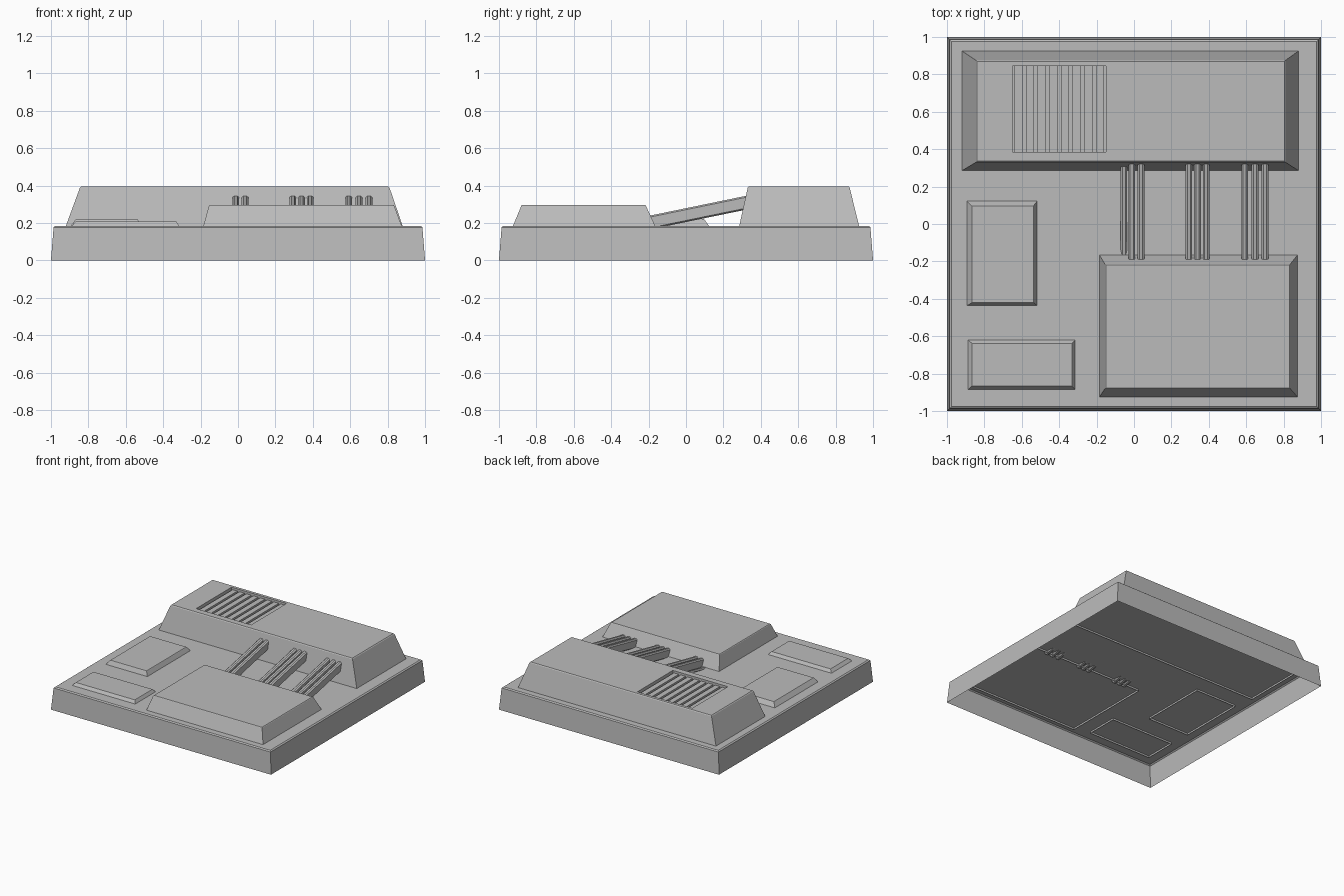
import bpy, bmesh
from mathutils import Vector

cube = bpy.data.objects.get("Cube")
if cube:
    bpy.data.objects.remove(cube)

grey = bpy.data.materials.new("neutral grey")
grey.use_nodes = True
GREY = (0.5, 0.5, 0.5, 1)
grey.diffuse_color = GREY
grey.node_tree.nodes["Principled BSDF"].inputs["Base Color"].default_value = GREY

DECK = 0.185


def finish(bm, name):
    mesh = bpy.data.meshes.new(name)
    bm.to_mesh(mesh)
    bm.free()
    mesh.materials.append(grey)
    obj = bpy.data.objects.new(name, mesh)
    bpy.context.collection.objects.link(obj)
    return obj


def loft(rings, cap_start=False):
    """Skin a stack of rings, closing the last one; returns the mesh and that cap."""
    bm = bmesh.new()
    loops = [[bm.verts.new(p) for p in ring] for ring in rings]
    for a, b in zip(loops, loops[1:]):
        for i in range(len(a)):
            j = (i + 1) % len(a)
            bm.faces.new((a[i], a[j], b[j], b[i]))
    if cap_start:
        bm.faces.new(loops[0][::-1])
    return bm, bm.faces.new(loops[-1])


def rect(x0, x1, y0, y1, z, inset=0):
    x0, x1, y0, y1 = x0 + inset, x1 - inset, y0 + inset, y1 - inset
    return [(x0, y0, z), (x1, y0, z), (x1, y1, z), (x0, y1, z)]


def raised_block(foot, top, height, bevel):
    """Open-bottomed sloping block whose rim sinks a little through the deck."""
    return loft([rect(*foot, DECK - 0.015), rect(*foot, DECK),
                 rect(*top, height - bevel), rect(*top, height, bevel)])


# Hollow base tray with a softened upper edge
base, _ = loft([rect(-1, 1, -1, 1, 0), rect(-1, 1, -1, 1, 0.177, 0.014),
                rect(-1, 1, -1, 1, DECK, 0.024)])
finish(base, "base_tray")

# Low blocks on the deck
blocks = {
    "front_housing": ((-0.185, 0.875, -0.925, -0.165),
                      (-0.155, 0.835, -0.88, -0.215), 0.297, 0.004),
    "side_panel": ((-0.893, -0.518, -0.437, 0.122),
                   (-0.87, -0.535, -0.422, 0.1), 0.22, 0.003),
    "corner_panel": ((-0.888, -0.315, -0.885, -0.62),
                     (-0.87, -0.328, -0.87, -0.635), 0.208, 0.003),
}
for name, spec in blocks.items():
    bm, _ = raised_block(*spec)
    finish(bm, name)

# Rear housing with a rectangular vent well pushed into its roof
ROOF = 0.395
VX0, VX1, VY0, VY1 = -0.65, -0.15, 0.385, 0.845
bm, roof = raised_block((-0.92, 0.88, 0.285, 0.925),
                        (-0.845, 0.81, 0.33, 0.875), ROOF, 0.006)
for point, normal in (((VX0, 0, 0), (1, 0, 0)), ((VX1, 0, 0), (1, 0, 0)),
                      ((0, VY0, 0), (0, 1, 0)), ((0, VY1, 0), (0, 1, 0))):
    flat = [f for f in bm.faces if f.calc_center_median().z > ROOF - 0.001]
    edges = {e for f in flat for e in f.edges}
    verts = {v for f in flat for v in f.verts}
    bmesh.ops.bisect_plane(bm, geom=flat + list(edges) + list(verts),
                           plane_co=point, plane_no=normal)
well = [f for f in bm.faces
        if f.calc_center_median().z > ROOF - 0.001
        and VX0 < f.calc_center_median().x < VX1
        and VY0 < f.calc_center_median().y < VY1]
moved = bmesh.ops.extrude_face_region(bm, geom=well)["geom"]
bmesh.ops.translate(bm, vec=(0, 0, -0.06),
                    verts=[v for v in moved if isinstance(v, bmesh.types.BMVert)])
bmesh.ops.delete(bm, geom=[f for f in well if f.is_valid], context="FACES")
finish(bm, "rear_housing")

# Vent slats running front to back
COUNT = 8
pitch = (VX1 - VX0) / COUNT
for i in range(COUNT):
    x = VX0 + pitch * (i + 0.5)
    foot = (x - 0.022, x + 0.022, VY0, VY1)
    bm, _ = loft([rect(*foot, ROOF - 0.06), rect(*foot, ROOF - 0.018)])
    finish(bm, f"vent_slat_{i + 1}")


# Sloping conduits joining the two housings
def conduit(name, x, half_width=0.018, half_height=0.037, drop=0):
    w, h = half_width, half_height
    c = w * 0.45
    side = [(w, -h + c), (w, h - c), (c, h), (-c, h),
            (-w, h - c), (-w, -h + c), (-c, -h), (c, -h)]
    ends = (Vector((x, -0.19, 0.203 - drop)), Vector((x, 0.33, 0.31 - drop)))
    bm, _ = loft([[e + Vector((dx, 0, dz)) for dx, dz in side[::-1]] for e in ends],
                 cap_start=True)
    bmesh.ops.recalc_face_normals(bm, faces=bm.faces)
    finish(bm, name)


for n, x in enumerate((-0.012, 0.038, 0.293, 0.34, 0.386, 0.592, 0.647, 0.7)):
    conduit(f"conduit_{n + 1}", x)
conduit("low_conduit", -0.054, 0.017, 0.008, 0.029)
